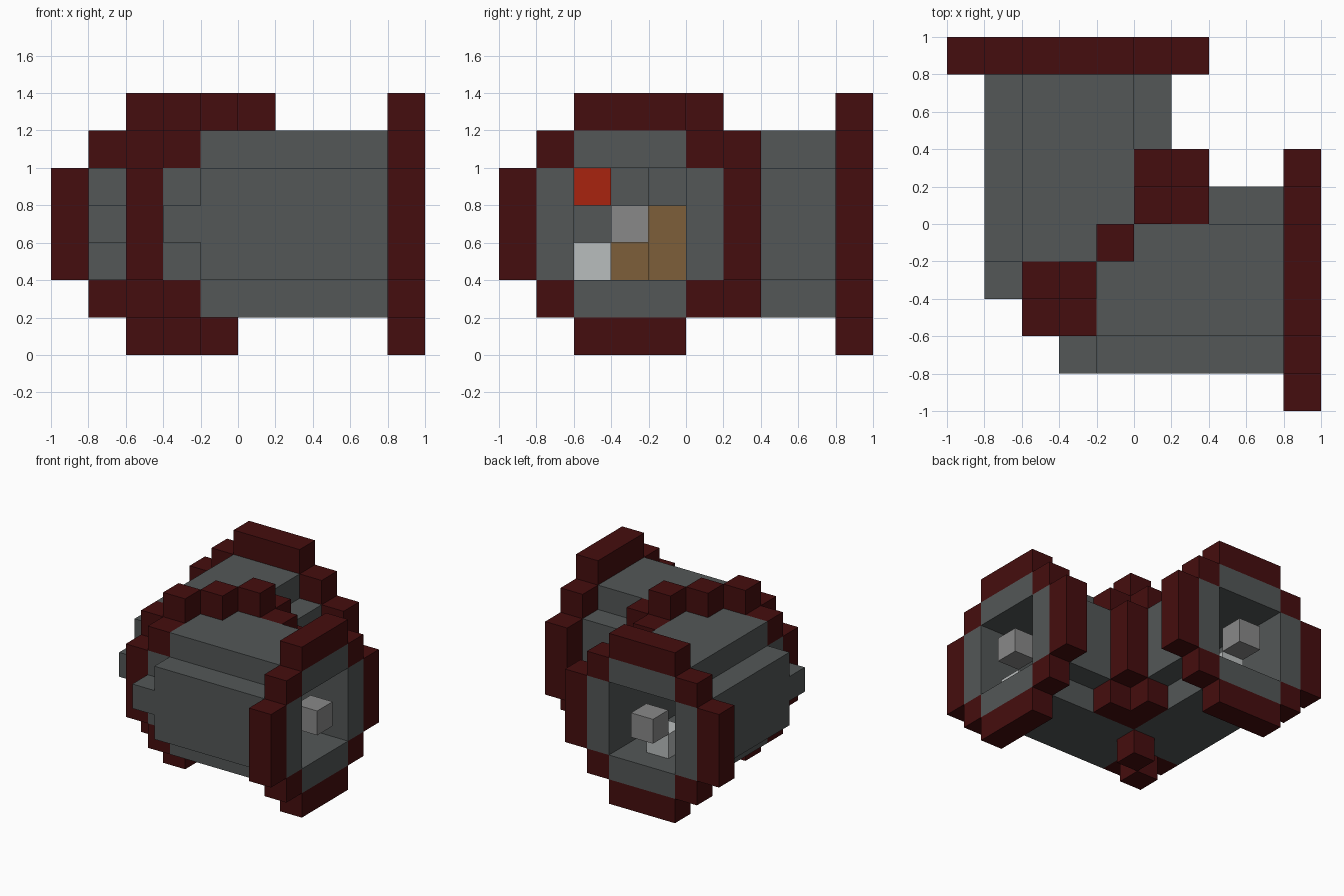
import bpy, bmesh
from mathutils import Vector

CELL = 0.2

if "Cube" in bpy.data.objects:
    bpy.data.objects.remove(bpy.data.objects["Cube"], do_unlink=True)


def material(name, rgb):
    """Flat material from 8-bit display values."""
    lin = [((c / 255 + 0.055) / 1.055) ** 2.4 for c in rgb]
    mat = bpy.data.materials.new(name)
    mat.use_nodes = True
    mat.diffuse_color = (*lin, 1)
    bsdf = mat.node_tree.nodes["Principled BSDF"]
    bsdf.inputs["Base Color"].default_value = (*lin, 1)
    bsdf.inputs["Roughness"].default_value = 0.9
    return mat


grey = material("pipe grey", (83, 87, 87))
maroon = material("dark maroon", (69, 13, 14))
scarlet = material("scarlet", (168, 35, 14))
silver = material("silver grey", (137, 137, 137))
pale = material("pale grey", (185, 189, 189))
tan = material("tan", (125, 95, 58))


def block(i, j, k):
    """Set of grid cells; each argument is an index or a range."""
    i, j, k = [a if isinstance(a, range) else (a,) for a in (i, j, k)]
    return {(a, b, c) for a in i for b in j for c in k}


def swap(cells):
    """Mirror across the diagonal, turning one arm into the other."""
    return {(b, a, c) for a, b, c in cells}


mid, core, arm = range(2, 5), range(2, 5), range(4, 10)

# Round flange at the rear mouth
flange = block(0, 9, mid) | block(6, 9, mid)
for low, high in ((0, 6), (1, 5)):
    across = mid if low == 0 else (1, 5)
    for i in across:
        flange |= block(i, 9, low) | block(i, 9, high)

# One hollow arm: outer wall, inner wall, floor and roof
half_pipe = block(1, arm, mid) | block(1, 3, 3) | block(5, range(5, 10), mid)
half_pipe |= block(core, arm, 1) | block(core, arm, 5) | block(2, 3, mid)

# Band around the bend, following the diagonal
band = block(2, 2, mid) | block(6, 6, mid) | block(5, 5, 6)
for k in (0, 6):
    band |= block(3, 3, k) | block(4, 4, k)
for k in (1, 5):
    side = block(2, 3, k) | block(5, 6, k)
    band |= side | swap(side) | block(3, 3, k) | block(5, 5, k)

parts = [
    ("rear_flange", flange, maroon),
    ("side_flange", swap(flange), maroon),
    ("elbow_band", band, maroon),
    ("elbow_pipe", half_pipe | swap(half_pipe), grey),
    ("rear_mouth_cube", block(3, 9, 3), silver),
    ("side_mouth_cube", block(9, 3, 3), silver),
    ("rear_pale_block", block(3, 8, 2), pale),
    ("side_pale_block", block(8, 2, 2), pale),
    ("inner_tan_blocks", block(3, 4, range(2, 4)) | block(4, 3, 2), tan),
    ("inner_scarlet_block", block(4, 2, 4), scarlet),
]
filled = set().union(*(cells for _, cells, _ in parts))


def build(name, cells, mat):
    """Skin a set of cells, leaving out faces buried against other cells."""
    bm = bmesh.new()
    for cell in sorted(cells):
        centre = Vector(cell) + Vector((0.5, 0.5, 0.5))
        for axis in range(3):
            for sign in (-1, 1):
                normal = Vector((0, 0, 0))
                normal[axis] = sign
                if tuple(int(c + n) for c, n in zip(cell, normal)) in filled:
                    continue
                u, v = Vector((0, 0, 0)), Vector((0, 0, 0))
                u[(axis + 1) % 3] = 0.5
                v[(axis + 2) % 3] = 0.5 * sign
                mid_face = centre + normal / 2
                corners = (-u - v, u - v, u + v, v - u)
                points = [(mid_face + c) * CELL - Vector((1, 1, 0)) for c in corners]
                bm.faces.new([bm.verts.new(p) for p in points])
    bmesh.ops.remove_doubles(bm, verts=bm.verts, dist=0.001)
    bmesh.ops.dissolve_limit(bm, angle_limit=0.01, verts=bm.verts, edges=bm.edges)
    mesh = bpy.data.meshes.new(name)
    bm.to_mesh(mesh)
    bm.free()
    mesh.materials.append(mat)
    bpy.context.collection.objects.link(bpy.data.objects.new(name, mesh))


for part in parts:
    build(*part)
